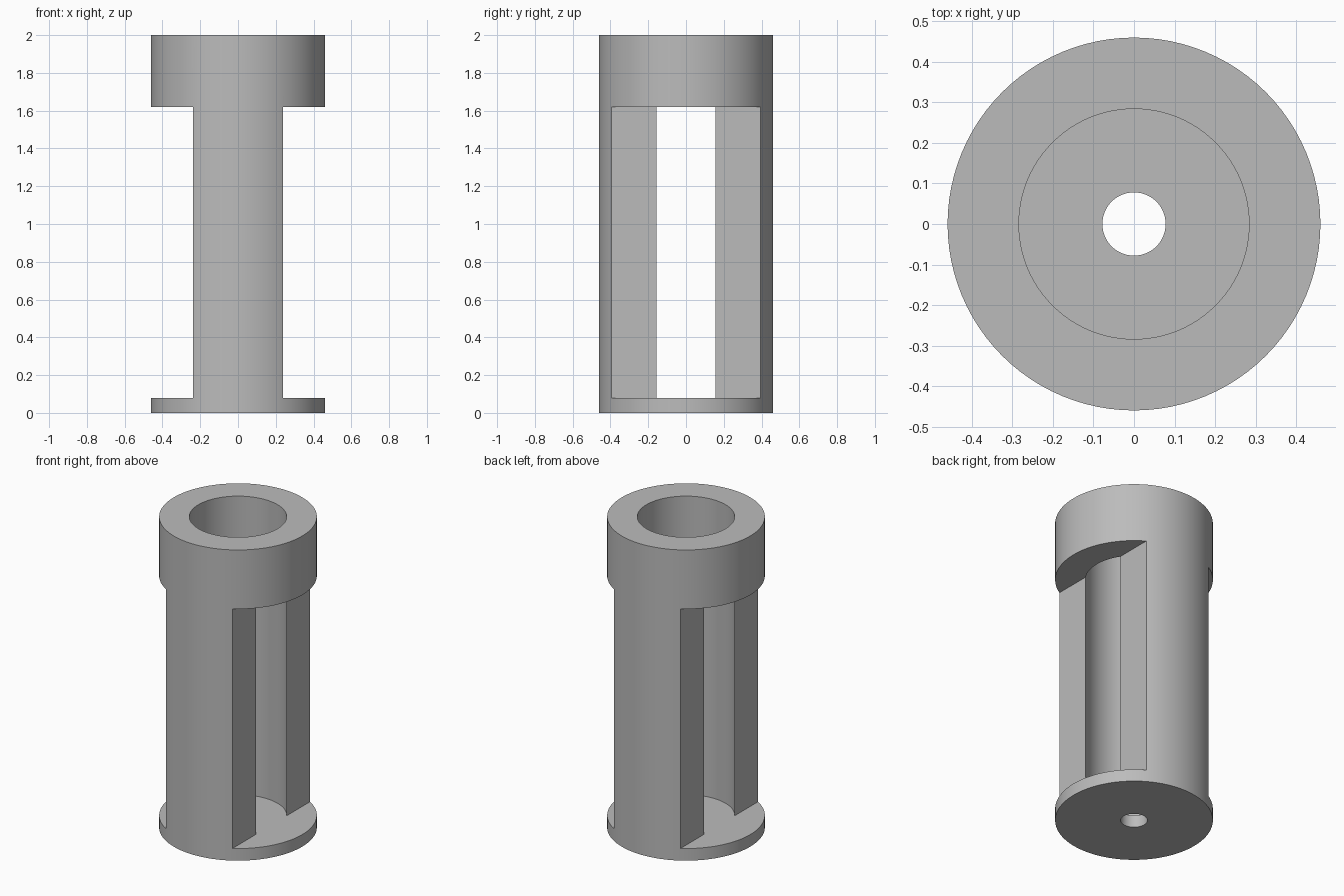
import bpy
import bmesh
import math
from mathutils import Matrix, Vector

OUTER, BORE, HOLE = 0.46, 0.284, 0.078
FLOOR, WINDOW_TOP, HEIGHT = 0.078, 1.62, 2.0
WEB = 0.237  # half width of the two side columns
SEGMENTS = 96

cube = bpy.data.objects.get("Cube")
if cube:
    bpy.data.objects.remove(cube, do_unlink=True)

grey = bpy.data.materials.new("plain grey")
grey.use_nodes = True
colour = (0.5, 0.5, 0.5, 1)
grey.diffuse_color = colour
grey.node_tree.nodes["Principled BSDF"].inputs["Base Color"].default_value = colour


def add_object(name, bm):
    bmesh.ops.recalc_face_normals(bm, faces=bm.faces)
    mesh = bpy.data.meshes.new(name)
    bm.to_mesh(mesh)
    bm.free()
    obj = bpy.data.objects.new(name, mesh)
    mesh.materials.append(grey)
    bpy.context.collection.objects.link(obj)
    return obj


# Cup body: a closed wall profile turned around the vertical axis
profile = [(HOLE, 0), (OUTER, 0), (OUTER, HEIGHT),
           (BORE, HEIGHT), (BORE, FLOOR), (HOLE, FLOOR)]
bm = bmesh.new()
verts = [bm.verts.new((r, 0, z)) for r, z in profile]
edges = [bm.edges.new((v, verts[i - 1])) for i, v in enumerate(verts)]
bmesh.ops.spin(bm, geom=verts + edges, cent=(0, 0, 0), axis=(0, 0, 1),
               angle=math.tau, steps=SEGMENTS, use_duplicate=False)
bmesh.ops.remove_doubles(bm, verts=bm.verts, dist=0.0001)
body = add_object("slotted_sleeve", bm)

# Window cutters: flat cuts on the left and right, down to the bore floor
bm = bmesh.new()
for side in (-1, 1):
    size = Matrix.Diagonal((0.5, 1.2, WINDOW_TOP - FLOOR, 1))
    centre = Vector((side * (WEB + 0.25), 0, (WINDOW_TOP + FLOOR) / 2))
    bmesh.ops.create_cube(bm, size=1, matrix=Matrix.Translation(centre) @ size)
cutter = add_object("window_cutter", bm)
cutter.hide_render = True

cut = body.modifiers.new("windows", "BOOLEAN")
cut.operation = "DIFFERENCE"
cut.solver = "EXACT"
cut.object = cutter

bpy.ops.object.select_all(action="DESELECT")
body.select_set(True)
bpy.context.view_layer.objects.active = body
bpy.ops.object.modifier_apply(modifier=cut.name)
bpy.data.objects.remove(cutter, do_unlink=True)
bpy.ops.object.shade_smooth_by_angle(angle=math.radians(30))
